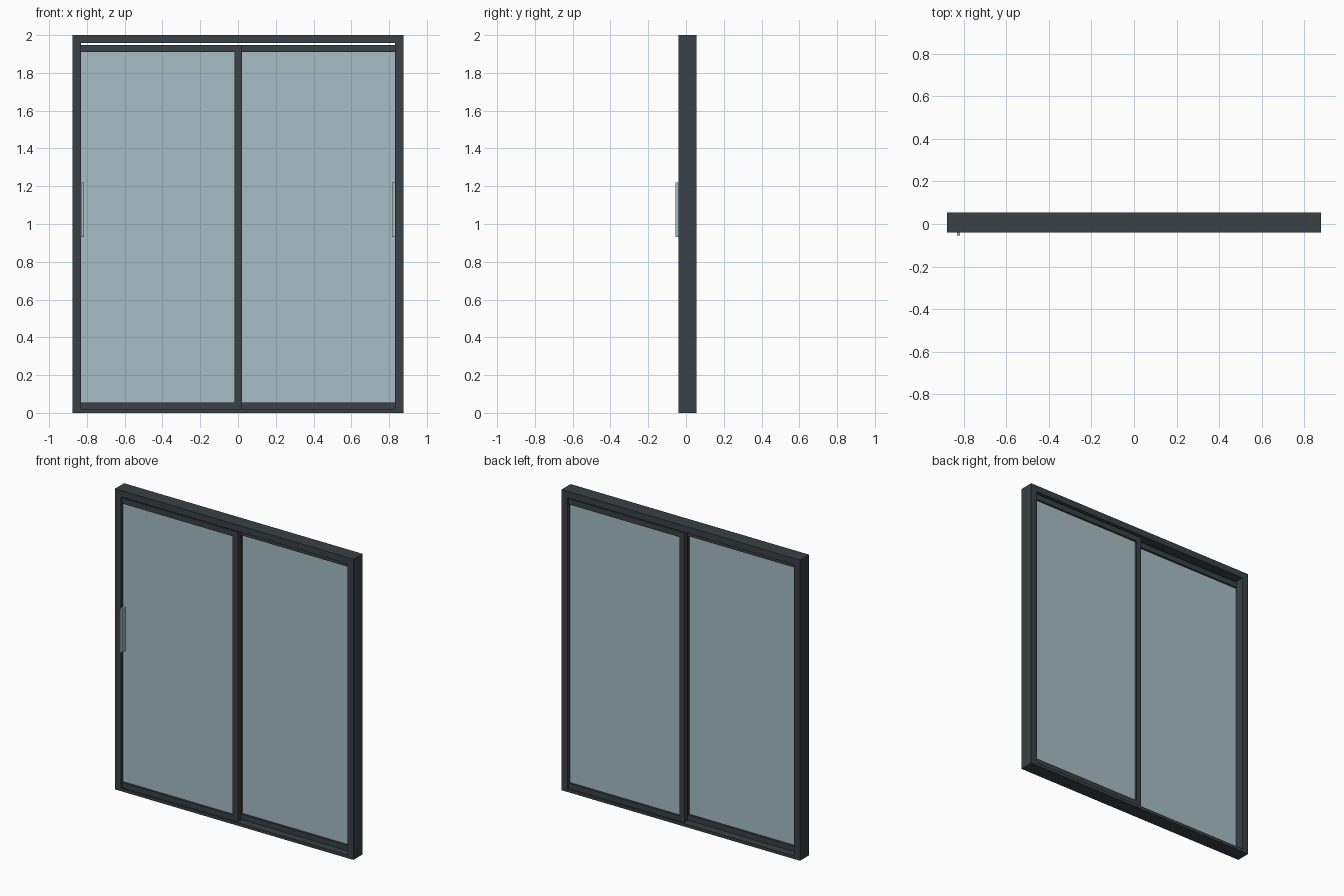
import bpy
import bmesh
from mathutils import Vector

old = bpy.data.objects.get("Cube")
if old:
    bpy.data.objects.remove(old, do_unlink=True)


def material(name, color):
    mat = bpy.data.materials.new(name)
    mat.use_nodes = True
    mat.diffuse_color = color
    shader = next(n for n in mat.node_tree.nodes if n.type == 'BSDF_PRINCIPLED')
    shader.inputs["Base Color"].default_value = (*color[:3], 1)
    shader.inputs["Alpha"].default_value = color[3]
    return mat


DARK = material("charcoal aluminium", (0.042, 0.052, 0.058, 1))
GLASS = material("pale blue glass", (0.38, 0.51, 0.56, 0.75))


def box(name, x, y, z, mat):
    """Box spanning three (low, high) ranges."""
    low, high = (Vector(c) for c in zip(x, y, z))
    bm = bmesh.new()
    bmesh.ops.create_cube(bm, size=1)
    for v in bm.verts:
        v.co = (low + high) / 2 + v.co * (high - low)
    mesh = bpy.data.meshes.new(name)
    bm.to_mesh(mesh)
    bm.free()
    mesh.materials.append(mat)
    obj = bpy.data.objects.new(name, mesh)
    bpy.context.collection.objects.link(obj)
    return obj


W, INNER = 0.877, 0.832
SILL, HEAD = 0.02, 1.957
RAIL_TOP = 1.947
DEPTH = (-0.04, 0.055)

# Fixed outer frame
box("head", (-W, W), DEPTH, (HEAD, 2), DARK)
box("sill", (-INNER, INNER), DEPTH, (0, SILL), DARK)
for side, s in (("right", -1), ("left", 1)):
    box(side + "_jamb", sorted((s * W, s * INNER)), DEPTH, (0, HEAD), DARK)

# Two sliding panels on separate tracks, overlapping at the middle
for side, s, y in (("right", -1, -0.014), ("left", 1, 0.028)):
    def span(a, b):
        return sorted((s * a, s * b))
    thick = (y - 0.017, y + 0.017)
    box(side + "_bottom_rail", span(0.018, INNER), thick, (SILL, 0.056), DARK)
    box(side + "_top_rail", span(0.018, INNER), thick, (1.91, RAIL_TOP), DARK)
    box(side + "_meeting_stile", span(-0.02, 0.018), thick, (SILL, RAIL_TOP), DARK)
    box(side + "_glass", span(0.018, INNER), (y - 0.004, y + 0.004),
        (0.056, 1.91), GLASS)
    box(side + "_handle", span(0.816, 0.83), (y - 0.041, y - 0.004),
        (0.93, 1.22), GLASS)
